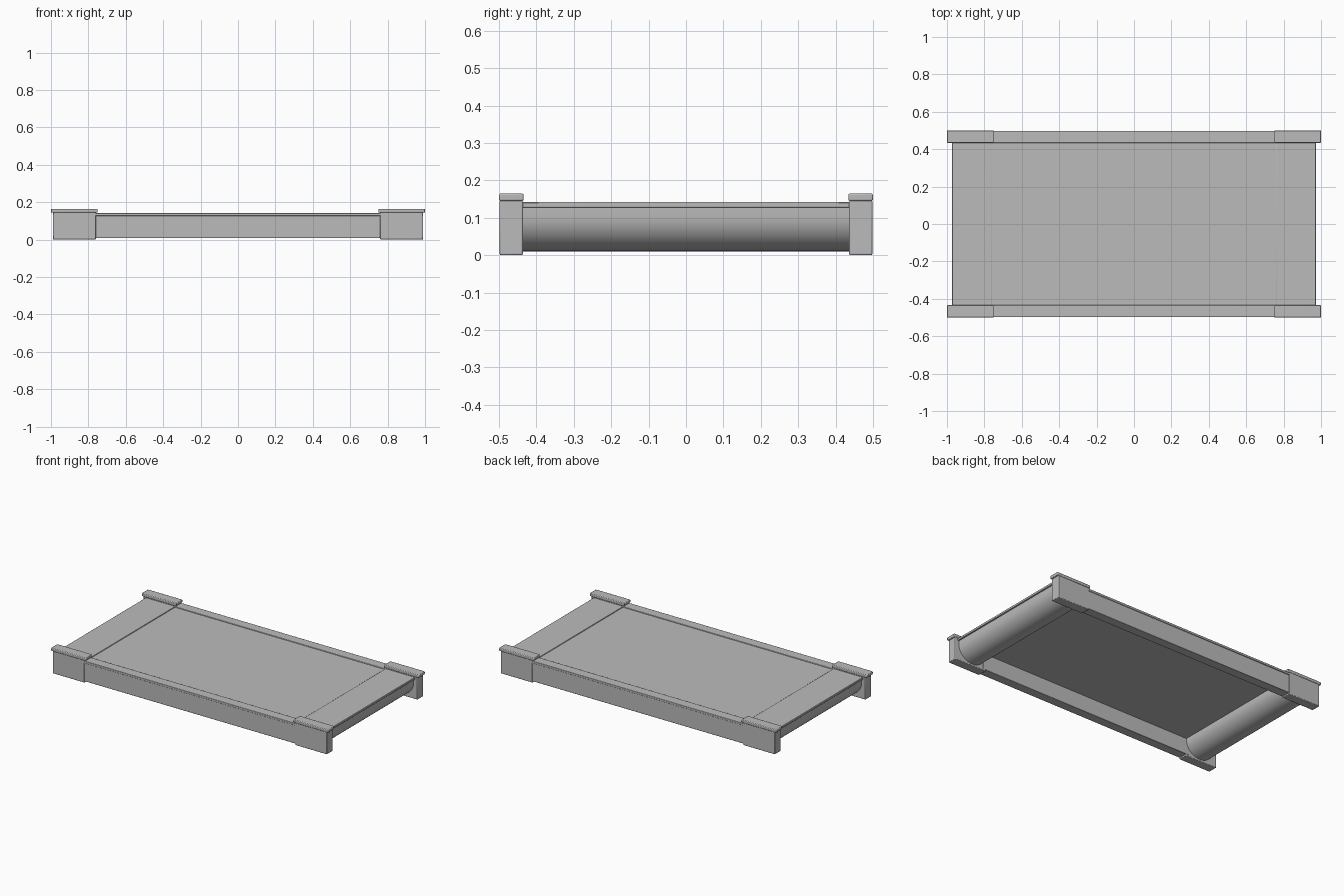
import bpy, bmesh, math

if "Cube" in bpy.data.objects:
    bpy.data.objects.remove(bpy.data.objects["Cube"], do_unlink=True)

GREY = (0.5, 0.5, 0.5, 1)
grey = bpy.data.materials.new("plain grey")
grey.use_nodes = True
grey.diffuse_color = GREY
grey.node_tree.nodes["Principled BSDF"].inputs["Base Color"].default_value = GREY


def add_object(name, bm, bevel=0.0):
    bmesh.ops.recalc_face_normals(bm, faces=bm.faces)
    mesh = bpy.data.meshes.new(name)
    bm.to_mesh(mesh)
    bm.free()
    obj = bpy.data.objects.new(name, mesh)
    bpy.context.collection.objects.link(obj)
    mesh.materials.append(grey)
    if bevel:
        mod = obj.modifiers.new("soft edges", 'BEVEL')
        mod.width = bevel
        mod.segments = 2
    bpy.ops.object.select_all(action='DESELECT')
    obj.select_set(True)
    bpy.context.view_layer.objects.active = obj
    bpy.ops.object.shade_smooth_by_angle(angle=math.radians(35))
    return obj


def box(name, low, high, bevel=0.0):
    bm = bmesh.new()
    bmesh.ops.create_cube(bm, size=1)
    for v in bm.verts:
        v.co = [(a + b) / 2 + c * (b - a) for a, b, c in zip(low, high, v.co)]
    return add_object(name, bm, bevel)


def span(a, b, side):
    return sorted((a * side, b * side))


def rounded_beam(name, side):
    """Flat-topped beam with a half-round underside, running along y."""
    centre, half, top, bottom, steps = 0.863, 0.1, 0.128, 0.01, 20
    bm = bmesh.new()
    profile = [(centre + half, top), (centre - half, top)]
    for i in range(steps + 1):
        a = math.pi * (1 + i / steps)
        profile.append((centre + half * math.cos(a),
                        0.105 + (0.105 - bottom) * math.sin(a)))
    verts = [bm.verts.new((x * side, -0.44, z)) for x, z in profile]
    face = bm.faces.new(verts)
    moved = bmesh.ops.extrude_face_region(bm, geom=[face])["geom"]
    bmesh.ops.translate(bm, vec=(0, 0.88, 0),
                        verts=[g for g in moved if isinstance(g, bmesh.types.BMVert)])
    return add_object(name, bm)


# Central deck between the two end beams
box("deck_panel", (-0.77, -0.445, 0.112), (0.77, 0.445, 0.137))

# Long side rails
for side, label in ((-1, "front"), (1, "back")):
    y0, y1 = span(0.435, 0.495, side)
    box(label + "_rail", (-0.78, y0, 0.008), (0.78, y1, 0.128), 0.003)
    y0, y1 = span(0.433, 0.498, side)
    box(label + "_rail_lip", (-0.78, y0, 0.127), (0.78, y1, 0.142), 0.003)

# End beams, their top boards, and the capped corner blocks
for sx, end in ((-1, "right"), (1, "left")):
    rounded_beam(end + "_end_beam", sx)
    x0, x1 = span(0.758, 0.972, sx)
    box(end + "_end_board", (x0, -0.445, 0.127), (x1, 0.445, 0.142), 0.003)
    for sy, label in ((-1, "front"), (1, "back")):
        name = label + "_" + end + "_corner"
        x0, x1 = span(0.76, 0.99, sx)
        y0, y1 = span(0.436, 0.498, sy)
        box(name + "_block", (x0, y0, 0), (x1, y1, 0.147), 0.004)
        x0, x1 = span(0.75, 1.0, sx)
        y0, y1 = span(0.434, 0.5, sy)
        box(name + "_cap", (x0, y0, 0.145), (x1, y1, 0.165), 0.004)
